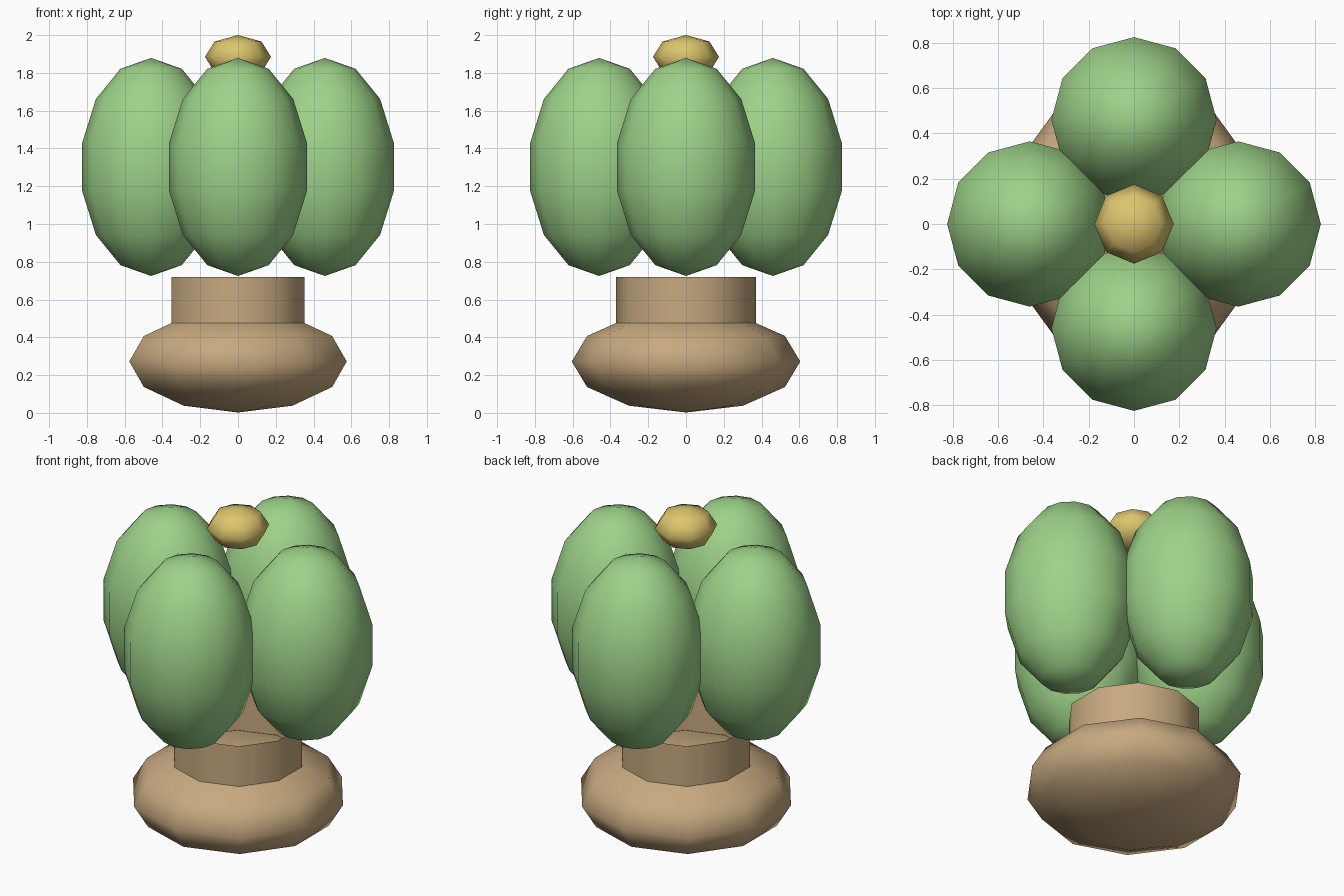
import bpy
import math

cube = bpy.data.objects.get("Cube")
if cube:
    bpy.data.objects.remove(cube, do_unlink=True)


def make_material(name, color):
    mat = bpy.data.materials.new(name)
    mat.use_nodes = True
    mat.diffuse_color = (*color, 1)
    mat.node_tree.nodes["Principled BSDF"].inputs["Base Color"].default_value = (*color, 1)
    return mat


def finish(name, mat):
    obj = bpy.context.object
    obj.name = name
    obj.data.materials.append(mat)
    bpy.ops.object.shade_smooth()
    return obj


def ellipsoid(name, mat, location, radius, half_height, segments, rings):
    bpy.ops.mesh.primitive_uv_sphere_add(
        segments=segments, ring_count=rings, radius=1, location=location)
    bpy.context.object.scale = (radius, radius, half_height)
    bpy.ops.object.transform_apply(location=False, rotation=False, scale=True)
    return finish(name, mat)


green = make_material("leaf green", (0.34, 0.65, 0.25))
brown = make_material("clay brown", (0.57, 0.40, 0.215))
yellow = make_material("bud yellow", (0.72, 0.56, 0.155))

# Squat rounded base
ellipsoid("base", brown, (0, 0, 0.272), 0.605, 0.27, 10, 6)

# Open neck rising from the base
bpy.ops.mesh.primitive_cylinder_add(
    vertices=10, radius=0.37, depth=0.30, end_fill_type='NOTHING', location=(0, 0, 0.57))
finish("neck", brown)

# Four upright lobes around the centre
for i, side in enumerate(("left", "back", "right", "front")):
    angle = i * math.pi / 2
    place = (0.46 * math.cos(angle), 0.46 * math.sin(angle), 1.302)
    ellipsoid(side + "_lobe", green, place, 0.374, 0.577, 12, 7)

# Small bud on top
ellipsoid("bud", yellow, (0, 0, 1.885), 0.175, 0.115, 8, 4)
